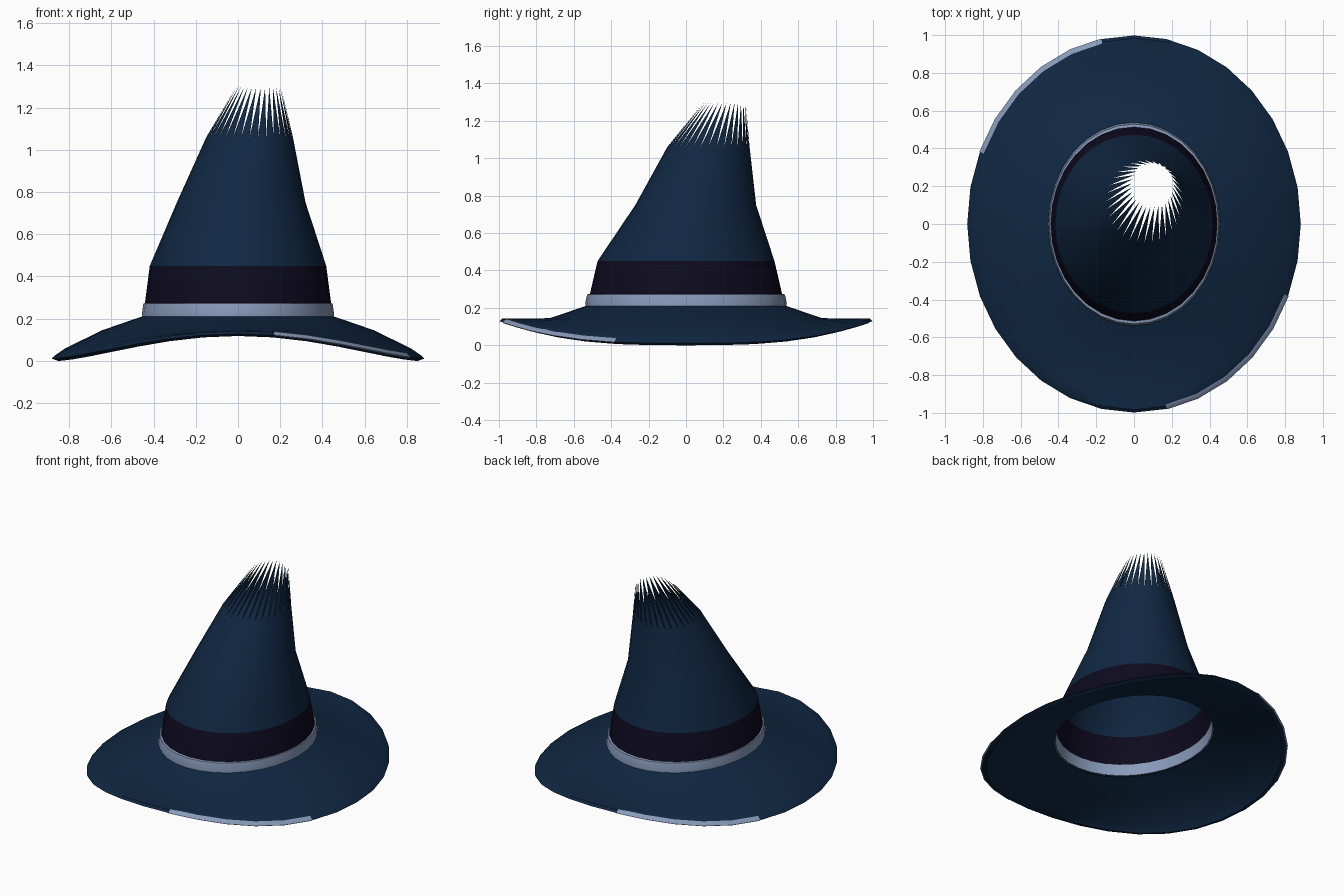
import bpy, math

if "Cube" in bpy.data.objects:
    bpy.data.objects.remove(bpy.data.objects["Cube"])

N = 32  # sides around the hat


def mat(name, rgb):
    m = bpy.data.materials.new(name)
    m.diffuse_color = (*rgb, 1)
    m.use_nodes = True
    m.node_tree.nodes["Principled BSDF"].inputs["Base Color"].default_value = m.diffuse_color
    return m


navy = mat("navy felt", (0.005, 0.020, 0.055))
plum = mat("dark plum", (0.004, 0.003, 0.013))
silver = mat("silver blue", (0.25, 0.33, 0.50))


def ring(cx, cy, rx, ry, z, shift=0.0):
    """Ellipse of N points; z is a number or a function of the angle."""
    pts = []
    for i in range(N):
        a = 2 * math.pi * (i + shift) / N
        h = z(a) if callable(z) else z
        pts.append((cx + rx * math.cos(a), cy + ry * math.sin(a), h))
    return pts


def loft(name, rings, mats, pick=lambda j: 0, segs=range(N), closed=False, spikes=None):
    """Bridge successive rings with quads, optionally ending in separate spikes."""
    verts = [p for r in rings for p in r]
    faces, idx = [], []
    R = len(rings)
    for j in range(R if closed else R - 1):
        k = (j + 1) % R
        for i in segs:
            n = (i + 1) % N
            faces.append((j * N + i, j * N + n, k * N + n, k * N + i))
            idx.append(pick(j))
    if spikes:
        base = (R - 1) * N
        for i in range(N):
            faces.append((base + i, base + (i + 1) % N, len(verts) + i))
            idx.append(0)
        verts += spikes
    me = bpy.data.meshes.new(name)
    me.from_pydata(verts, [], faces)
    ob = bpy.data.objects.new(name, me)
    bpy.context.collection.objects.link(ob)
    for m in mats:
        me.materials.append(m)
    for p, m in zip(me.polygons, idx):
        p.material_index = m
    bpy.ops.object.select_all(action='DESELECT')
    ob.select_set(True)
    bpy.context.view_layer.objects.active = ob
    bpy.ops.object.shade_smooth_by_angle(angle=math.radians(35))
    return ob


# Leaning hollow crown: plum lower section, frayed tip
crown_rings = [
    ring(0, 0, 0.45, 0.53, 0.205),
    ring(0, 0, 0.418, 0.473, 0.45),
    ring(0.015, 0.052, 0.305, 0.323, 0.75),
    ring(0.055, 0.12, 0.205, 0.22, 1.06),
]
tips = ring(0.097, 0.205, 0.108, 0.115, 1.295, 0.5)
loft("crown", crown_rings, [navy, plum], lambda j: 1 if j == 0 else 0, spikes=tips)


# Saddle-shaped brim: sides droop, front and back lift
def saddle(low, rise):
    return lambda a: low + rise * abs(math.sin(a)) ** 3


def brim_ring(s, low, rise, grow=0.0):
    return ring(0, 0, 0.883 * s + grow, 0.998 * s + grow, saddle(low, rise))


brim_rings = [
    ring(0, 0, 0.45, 0.53, 0.198),
    brim_ring(0.73, 0.132, 0.0),
    brim_ring(0.93, 0.042, 0.085),
    brim_ring(0.965, 0.0, 0.118),
    brim_ring(1.0, 0.011, 0.118),
    brim_ring(0.985, 0.024, 0.118),
    brim_ring(0.93, 0.058, 0.084),
    brim_ring(0.73, 0.145, 0.0),
    ring(0, 0, 0.45, 0.53, 0.212),
]
loft("brim", brim_rings, [navy])

# Hat band around the foot of the crown
loft("hat_band", [
    ring(0, 0, 0.445, 0.522, 0.205),
    ring(0, 0, 0.455, 0.537, 0.208),
    ring(0, 0, 0.455, 0.539, 0.225),
    ring(0, 0, 0.448, 0.529, 0.272),
    ring(0, 0, 0.435, 0.512, 0.275),
], [silver], closed=True)

# Thin edge trims on two opposite stretches of the brim
for name, start in (("back_trim", 9), ("front_trim", 25)):
    loft(name, [
        brim_ring(0.993, 0.006, 0.118, 0.002),
        brim_ring(1.0, 0.011, 0.118, 0.003),
        brim_ring(0.985, 0.026, 0.118, 0.002),
        brim_ring(0.976, 0.032, 0.115),
    ], [silver], segs=range(start, start + 5))
    # drop the unused ring points
    me = bpy.data.objects[name].data
    bpy.ops.object.mode_set(mode='EDIT')
    bpy.ops.mesh.select_all(action='SELECT')
    bpy.ops.mesh.delete_loose()
    bpy.ops.object.mode_set(mode='OBJECT')
